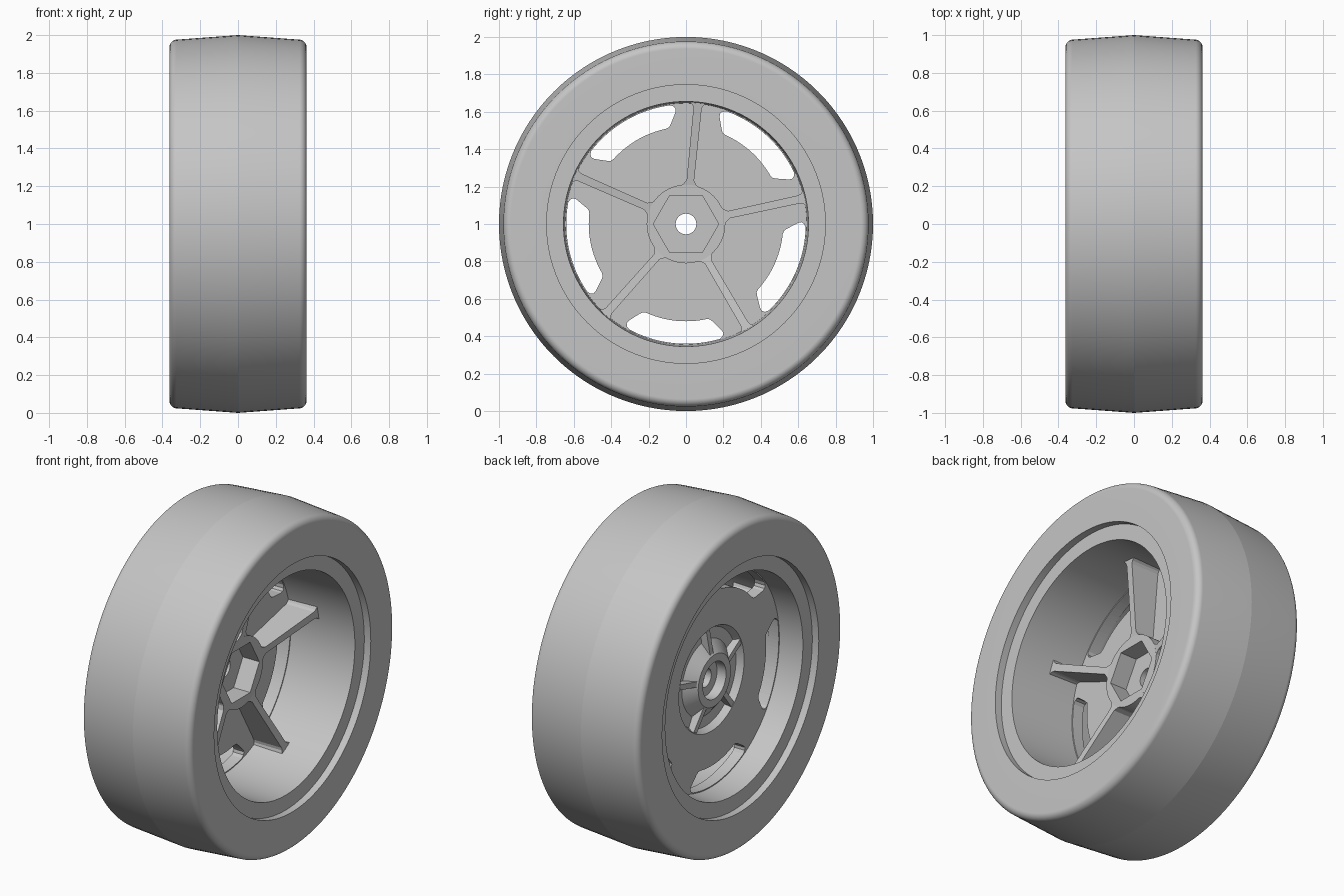
import bpy, bmesh, math
from mathutils import Vector

if "Cube" in bpy.data.objects:
    bpy.data.objects.remove(bpy.data.objects["Cube"])

GREY = bpy.data.materials.new("grey")
GREY.diffuse_color = (0.56, 0.56, 0.56, 1)
GREY.use_nodes = True
GREY.node_tree.nodes["Principled BSDF"].inputs["Base Color"].default_value = GREY.diffuse_color
SEG = 120


def make(name, bm, smooth=True):
    bmesh.ops.recalc_face_normals(bm, faces=bm.faces)
    me = bpy.data.meshes.new(name)
    bm.to_mesh(me)
    bm.free()
    me.materials.append(GREY)
    ob = bpy.data.objects.new(name, me)
    ob.location.z = 1
    bpy.context.collection.objects.link(ob)
    if smooth:
        shade(ob)
    return ob


def shade(ob):
    bpy.ops.object.select_all(action='DESELECT')
    ob.select_set(True)
    bpy.context.view_layer.objects.active = ob
    bpy.ops.object.shade_smooth_by_angle(angle=math.radians(7.5))


def lathe(name, profile):
    """Spin a closed (x, radius) profile about the x axis."""
    bm = bmesh.new()
    rings = []
    for i in range(SEG):
        a = 2 * math.pi * i / SEG
        rings.append([bm.verts.new((x, r * math.cos(a), r * math.sin(a))) for x, r in profile])
    n = len(profile)
    for i in range(SEG):
        p, q = rings[i], rings[(i + 1) % SEG]
        for j in range(n):
            k = (j + 1) % n
            bm.faces.new((p[j], p[k], q[k], q[j]))
    return make(name, bm)


def prism(bm, outline, x0, top):
    """Extrude a (y, z) outline along x up to top(y, z)."""
    lo = [bm.verts.new((x0, y, z)) for y, z in outline]
    hi = [bm.verts.new((top(y, z), y, z)) for y, z in outline]
    bm.faces.new(lo)
    bm.faces.new(hi)
    n = len(outline)
    for i in range(n):
        j = (i + 1) % n
        bm.faces.new((lo[i], lo[j], hi[j], hi[i]))


def polar(r, deg):
    a = math.radians(deg)
    return r * math.cos(a), r * math.sin(a)


def turn(pts, deg):
    c, s = math.cos(math.radians(deg)), math.sin(math.radians(deg))
    return [(u * c - v * s, u * s + v * c) for u, v in pts]


def cut(ob, cutter):
    mod = ob.modifiers.new("cut", 'BOOLEAN')
    mod.operation, mod.solver, mod.object = 'DIFFERENCE', 'EXACT', cutter
    bpy.context.view_layer.objects.active = ob
    bpy.ops.object.modifier_apply(modifier=mod.name)
    bpy.data.objects.remove(cutter)


# Tyre: crowned tread with rounded shoulders
R = 0.04
shoulder = [(0.323 + R * math.sin(math.radians(a)), 0.936 + R * math.cos(math.radians(a)))
            for a in [4 + 86 * i / 16 for i in range(17)]]
half = shoulder + [(0.363, 0.745)]
tyre = lathe("tyre", [(0, 1.0)] + half + [(-x, r) for x, r in reversed(half)])

# Wheel: rim barrel, web and hub in one turned section
wheel = lathe("wheel", [
    (0.32, 0.747), (0.32, 0.655), (-0.10, 0.646),       # rim, open side
    (-0.10, 0.21), (0.02, 0.21), (0.02, 0.055),         # web and hub boss
    (-0.13, 0.055), (-0.13, 0.11), (-0.19, 0.11),       # bore and counterbore
    (-0.19, 0.155), (-0.13, 0.225), (-0.13, 0.29),      # conical hub foot
    (-0.17, 0.31), (-0.17, 0.646), (-0.32, 0.655), (-0.32, 0.747)])

# Five slots with rounded corners, plus the hexagonal pocket
edge = [(0.533, 18.5), (0.522, 19.0)]
end = [(0.52, 18), (0.525, 20), (0.54, 21.3), (0.60, 24.6), (0.617, 24.9), (0.632, 24), (0.64, 22.3)]
slot = [polar(0.52, a) for a in range(-16, 17, 2)]
slot += [polar(r, a) for r, a in end]
slot += [polar(0.64, a) for a in range(21, -22, -2)]
slot += [polar(r, -a) for r, a in reversed(end)]
bm = bmesh.new()
for k in range(5):
    prism(bm, turn(slot, 48 + 72 * k), -0.25, lambda y, z: -0.05)
prism(bm, [polar(0.175, 60 * k) for k in range(6)], -0.09, lambda y, z: 0.1)
cutter = make("cutter", bm, False)
cutter.hide_render = True
bpy.context.view_layer.update()
cut(wheel, cutter)
shade(wheel)

# Spokes: thin fins flared at both ends, front edge rising to the rim
side = [(0.195, 0.06), (0.212, 0.035), (0.235, 0.02), (0.62, 0.022), (0.636, 0.028), (0.65, 0.042)]
fin = side + [(r, -w) for r, w in reversed(side)]
bm = bmesh.new()
for k in range(5):
    prism(bm, turn(fin, 12.3 + 72 * k), -0.11,
          lambda y, z: 0.019 + 0.07 * max(0, math.hypot(y, z) - 0.21) / 0.44)
make("spokes", bm)

# Small ribs bracing the hub on the closed side
rib = [(0.145, 0.016), (0.305, 0.016), (0.305, -0.016), (0.145, -0.016)]
bm = bmesh.new()
for k in range(5):
    prism(bm, turn(rib, 12.3 + 72 * k), -0.125,
          lambda y, z: -0.185 + 0.016 * (math.hypot(y, z) > 0.2))
make("hub_ribs", bm)
